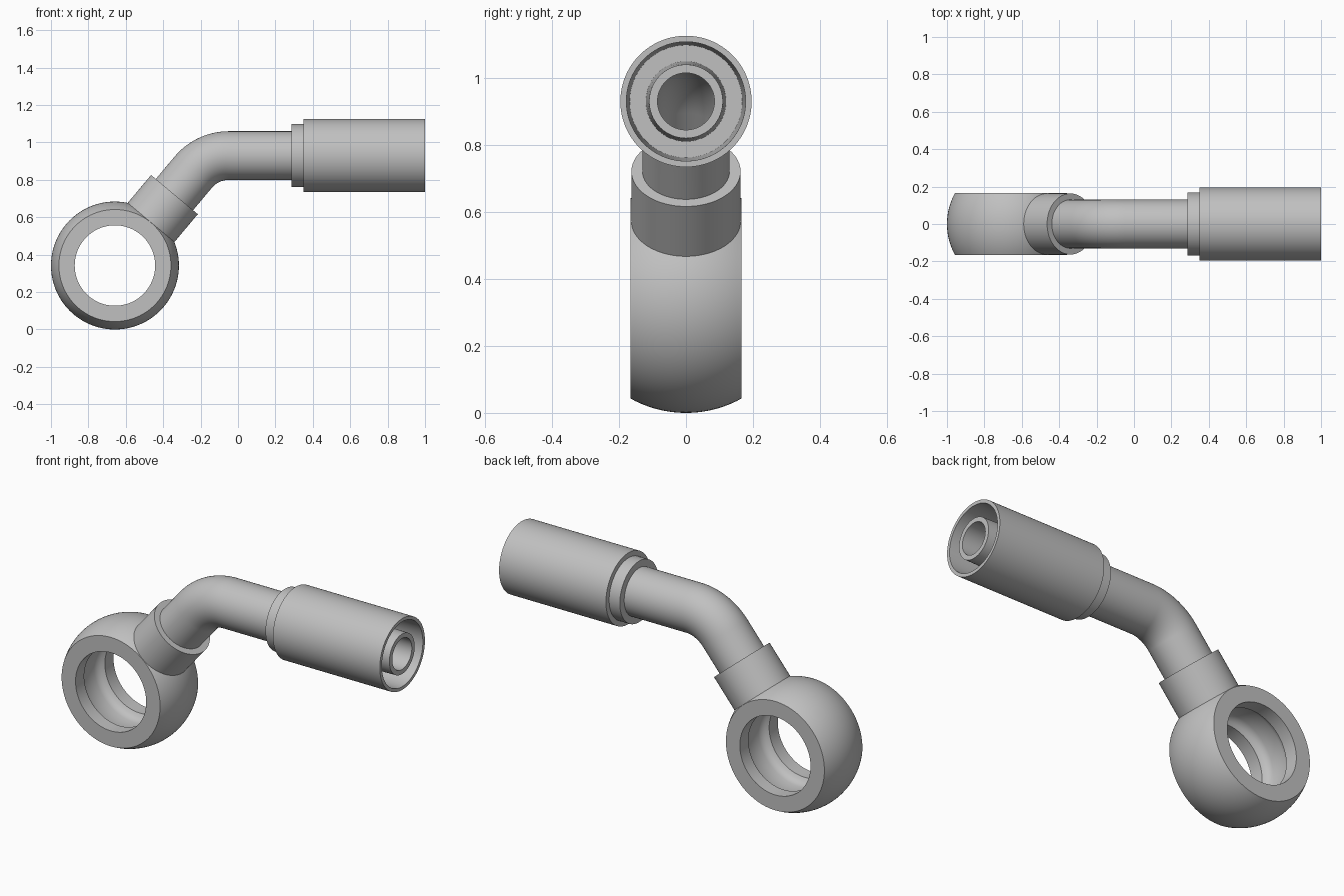
import bpy, bmesh
from math import sin, cos, tan, pi, radians, sqrt
from mathutils import Vector

cube = bpy.data.objects.get("Cube")
if cube:
    bpy.data.objects.remove(cube, do_unlink=True)

steel = bpy.data.materials.new("grey_steel")
steel.use_nodes = True
GREY = (0.53, 0.53, 0.53, 1)
steel.diffuse_color = GREY
steel.node_tree.nodes["Principled BSDF"].inputs["Base Color"].default_value = GREY

SEGMENTS = 96
X, Y = Vector((1, 0, 0)), Vector((0, 1, 0))
BEND = radians(50)
NECK = Vector((cos(BEND), 0, sin(BEND)))
EYE = Vector((-0.658, 0, 0.342))
AXIS_Z = 0.93
BORE = 0.085


def loft(name, stations):
    """Closed skin over circles given as (centre, direction, radius)."""
    bm = bmesh.new()
    rings = []
    for centre, d, r in stations:
        v = X if abs(d.y) > 0.5 else Y
        u = d.cross(v)
        rings.append([bm.verts.new(centre + r * (u * cos(a) + v * sin(a)))
                      for a in (2 * pi * i / SEGMENTS for i in range(SEGMENTS))])
    for k, ring in enumerate(rings):
        nxt = rings[(k + 1) % len(rings)]
        for i in range(SEGMENTS):
            j = (i + 1) % SEGMENTS
            bm.faces.new((ring[i], ring[j], nxt[j], nxt[i]))
    bmesh.ops.recalc_face_normals(bm, faces=bm.faces)
    mesh = bpy.data.meshes.new(name)
    bm.to_mesh(mesh)
    bm.free()
    mesh.materials.append(steel)
    obj = bpy.data.objects.new(name, mesh)
    bpy.context.collection.objects.link(obj)
    return obj


def lathe(name, origin, axis, profile):
    """Turn a closed (distance along axis, radius) profile."""
    return loft(name, [(origin + axis * t, axis, r) for t, r in profile])


# Eye: a ball cut flat on both sides, with a grooved hole
BALL, HALF = 0.342, 0.165
ball = [(y, sqrt(BALL ** 2 - y ** 2)) for y in (HALF * k / 12 for k in range(-12, 13))]
groove = [(0.165, 0.215), (0.09, 0.215), (0.08, 0.232), (0.065, 0.244), (0.045, 0.25)]
hole = groove + [(-y, r) for y, r in reversed(groove)]
eye = lathe("banjo_eye", EYE, Y, ball + hole)

# Drill the passage from the neck into the eye
bpy.ops.mesh.primitive_cylinder_add(vertices=SEGMENTS, radius=BORE, depth=0.3,
                                    location=EYE + NECK * 0.27,
                                    rotation=(0, pi / 2 - BEND, 0))
drill = bpy.context.object
drill.name = "passage_cutter"
drill.hide_render = True
cut = eye.modifiers.new("passage", 'BOOLEAN')
cut.operation = 'DIFFERENCE'
cut.solver = 'EXACT'
cut.object = drill
with bpy.context.temp_override(object=eye, active_object=eye):
    bpy.ops.object.modifier_apply(modifier=cut.name)
bpy.data.objects.remove(drill, do_unlink=True)

# Neck collar
collar = lathe("neck_collar", EYE, NECK,
               [(0.26, 0.12), (0.26, 0.163), (0.495, 0.163), (0.495, 0.12)])

# Bent tube running on into the tapered hose nipple
RADIUS = 0.25
corner = EYE + NECK * ((AXIS_Z - EYE.z) / NECK.z)
end = corner + X * RADIUS * tan(BEND / 2)
pivot = end - Vector((0, 0, RADIUS))
path = [(EYE + NECK * 0.26, NECK)]
for k in range(25):
    a = BEND * (1 - k / 24)
    path.append((pivot + RADIUS * Vector((-sin(a), 0, cos(a))),
                 Vector((cos(a), 0, sin(a)))))
MID = Vector((0, 0, AXIS_Z))
outer = [(p, d, 0.13) for p, d in path]
outer += [(MID + X * x, X, r) for x, r in ((0.40, 0.13), (0.40, 0.12), (0.998, 0.11))]
inner = [(MID + X * 0.998, X, BORE)] + [(p, d, BORE) for p, d in reversed(path)]
tube = loft("bent_tube", outer + inner)

# Crimp ferrule with an open, slightly tapered mouth
ferrule = lathe("crimp_ferrule", MID, X,
                [(0.285, 0.12), (0.285, 0.168), (0.35, 0.168), (0.35, 0.196),
                 (1.0, 0.196), (1.0, 0.178), (0.42, 0.168), (0.42, 0.115)])

# Smooth shading with crisp machined edges
bpy.ops.object.select_all(action='DESELECT')
for part in (eye, collar, tube, ferrule):
    part.select_set(True)
bpy.context.view_layer.objects.active = eye
bpy.ops.object.shade_smooth_by_angle(angle=radians(30))
